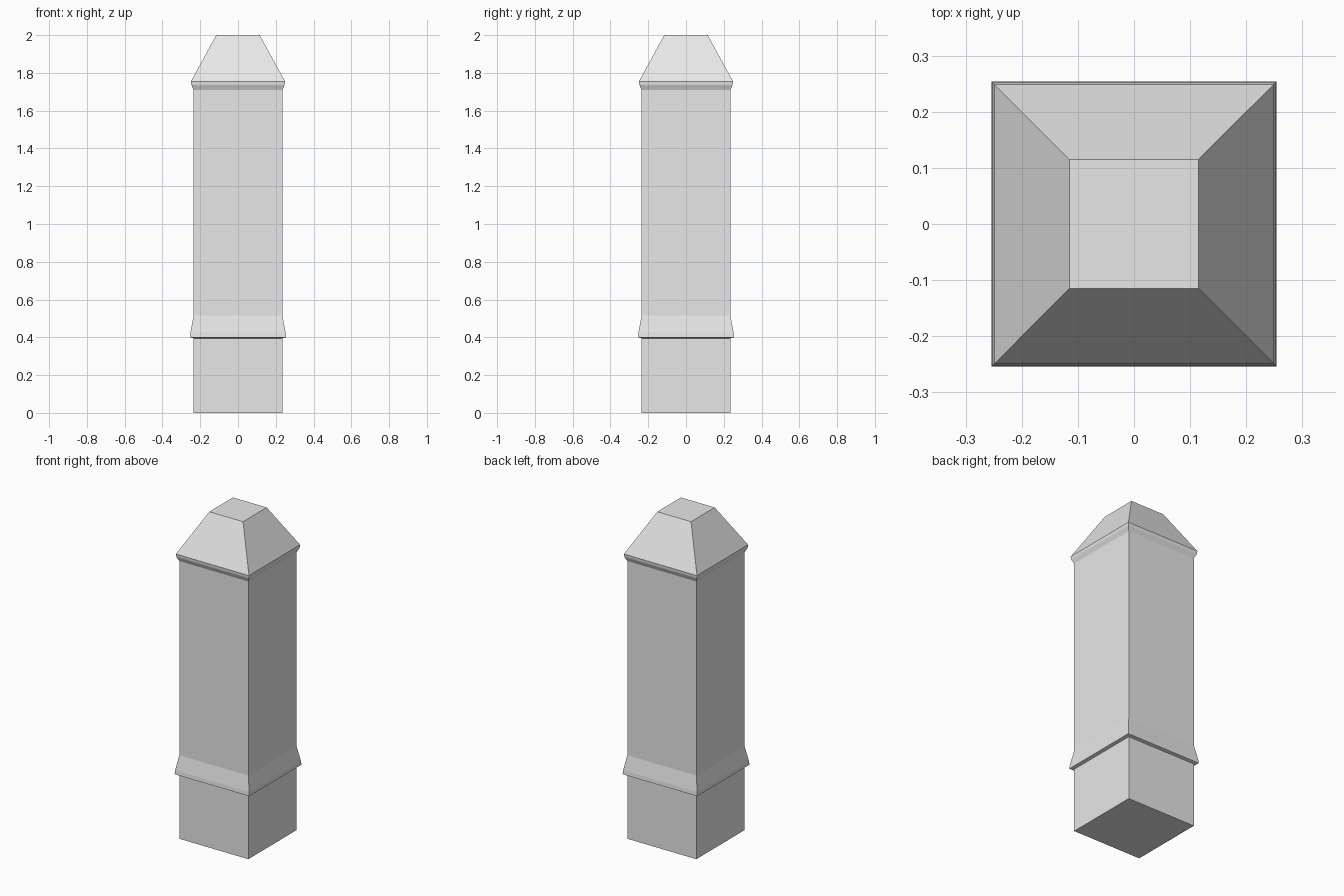
import bpy, bmesh

default = bpy.data.objects.get("Cube")
if default:
    bpy.data.objects.remove(default, do_unlink=True)

stone = bpy.data.materials.new("light_grey_stone")
stone.use_nodes = True
GREY = (0.8, 0.8, 0.8, 1)
stone.diffuse_color = GREY
stone.node_tree.nodes["Principled BSDF"].inputs["Base Color"].default_value = GREY


def square_loft(name, profile, close_bottom=False, close_top=False):
    """Stack square rings given as (half width, height) and skin them."""
    bm = bmesh.new()
    rings = [[bm.verts.new((sx * h, sy * h, z))
              for sx, sy in ((-1, -1), (1, -1), (1, 1), (-1, 1))]
             for h, z in profile]
    for low, high in zip(rings, rings[1:]):
        for i in range(4):
            j = (i + 1) % 4
            bm.faces.new((low[i], low[j], high[j], high[i]))
    if close_bottom:
        bm.faces.new(rings[0][::-1])
    if close_top:
        bm.faces.new(rings[-1])
    mesh = bpy.data.meshes.new(name)
    bm.to_mesh(mesh)
    bm.free()
    mesh.materials.append(stone)
    obj = bpy.data.objects.new(name, mesh)
    bpy.context.collection.objects.link(obj)
    return obj


BODY = 0.235  # half width of the post

# Plain block at the foot
square_loft("plinth", [(BODY, 0), (BODY, 0.395)], close_bottom=True)

# Flared skirt moulding above the plinth
square_loft("skirt_moulding",
            [(BODY, 0.395), (0.254, 0.4), (0.252, 0.425), (BODY, 0.515)])

# Tall straight post
square_loft("shaft", [(BODY, 0.515), (BODY, 1.71)])

# Eave moulding and truncated pyramid cap
square_loft("eave_moulding",
            [(BODY, 1.71), (0.247, 1.737), (0.249, 1.755)])
square_loft("cap", [(0.249, 1.755), (0.115, 2)], close_top=True)
